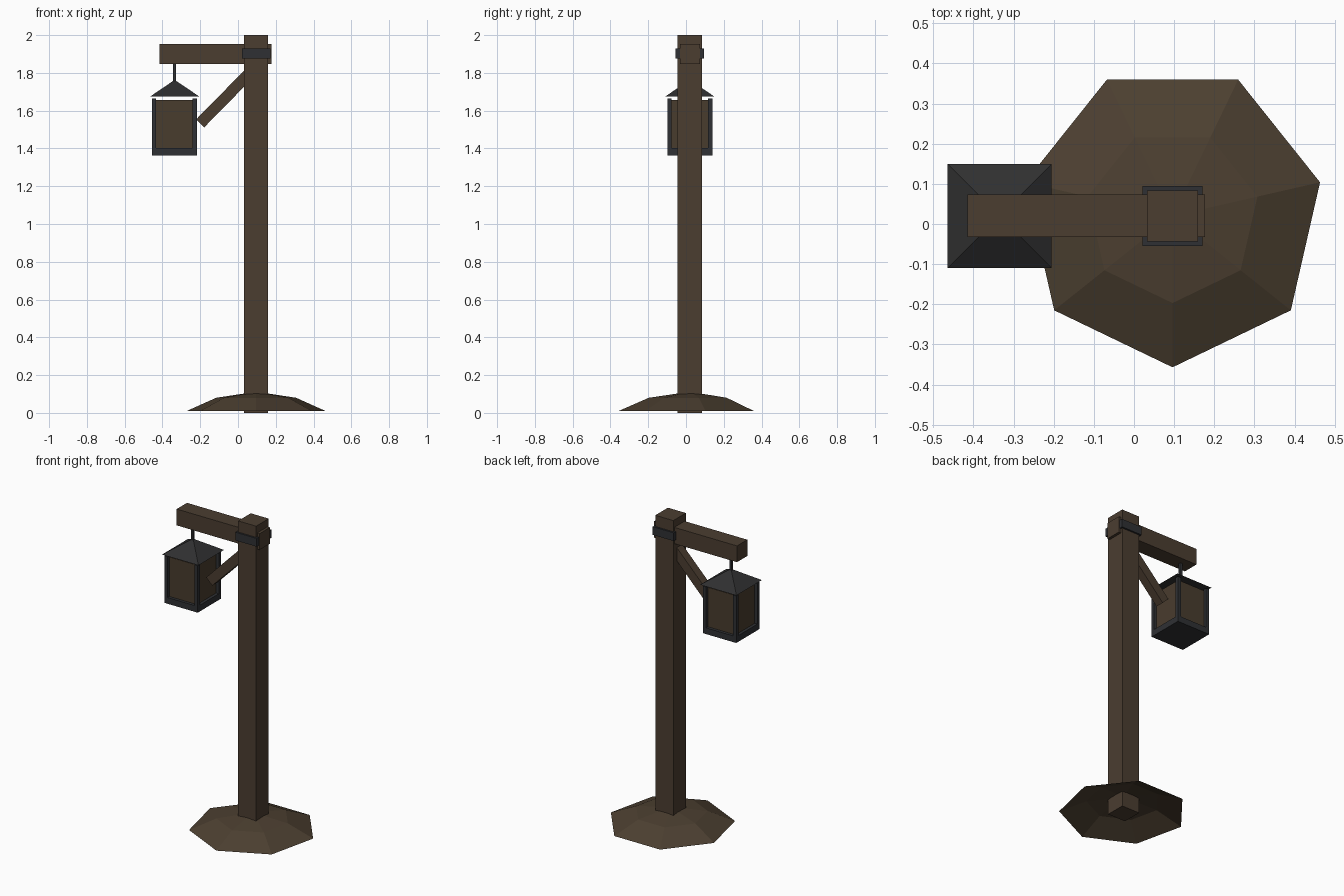
import bpy, bmesh, math
from mathutils import Matrix

if "Cube" in bpy.data.objects:
    bpy.data.objects.remove(bpy.data.objects["Cube"])


def material(name, rgb):
    m = bpy.data.materials.new(name)
    m.diffuse_color = (*rgb, 1)
    m.use_nodes = True
    m.node_tree.nodes["Principled BSDF"].inputs["Base Color"].default_value = m.diffuse_color
    return m


WOOD = material("brown wood", (0.070, 0.047, 0.030))
EARTH = material("brown earth", (0.072, 0.050, 0.030))
IRON = material("dark iron", (0.028, 0.030, 0.034))
ROOF = material("roof iron", (0.029, 0.029, 0.030))
PANE = material("dull amber pane", (0.066, 0.045, 0.027))


def finish(bm, name, mat):
    bmesh.ops.recalc_face_normals(bm, faces=bm.faces)
    me = bpy.data.meshes.new(name)
    bm.to_mesh(me)
    bm.free()
    me.materials.append(mat)
    ob = bpy.data.objects.new(name, me)
    bpy.context.collection.objects.link(ob)
    return ob


def box(name, x, y, z, mat):
    """Box from (min, max) ranges on each axis."""
    bm = bmesh.new()
    bmesh.ops.create_cube(bm, size=1)
    for v in bm.verts:
        v.co = [r[0] + (c + 0.5) * (r[1] - r[0]) for c, r in zip(v.co, (x, y, z))]
    return finish(bm, name, mat)


# Post, arm and iron band
PX, PY = 0.096, 0.02
box("post", (PX - 0.064, PX + 0.064), (PY - 0.064, PY + 0.064), (0, 2), WOOD)
box("arm", (-0.415, 0.177), (-0.032, 0.073), (1.847, 1.952), WOOD)
box("iron_band", (PX - 0.075, PX + 0.075), (PY - 0.075, PY + 0.075), (1.875, 1.928), IRON)

# Diagonal brace running from the lantern up into the post
brace = box("brace", (0, 0.42), (-0.028, 0.028), (-0.03, 0.03), WOOD)
brace.data.transform(Matrix.Translation((-0.2, PY, 1.533)) @ Matrix.Rotation(math.radians(-45.5), 4, 'Y'))

# Earth mound: open-bottomed seven-sided dome
bm = bmesh.new()
rings = []
for r, z in ((0.377, 0.01), (0.217, 0.08)):
    rings.append([bm.verts.new((PX + r * math.cos(a), PY + r * math.sin(a), z))
                  for a in (2 * math.pi * i / 7 - math.pi / 2 for i in range(7))])
apex = bm.verts.new((PX, PY, 0.112))
for i in range(7):
    j = (i + 1) % 7
    bm.faces.new((rings[0][i], rings[0][j], rings[1][j], rings[1][i]))
    bm.faces.new((rings[1][i], rings[1][j], apex))
finish(bm, "mound", EARTH)

# Lantern: base, panes, corner posts, roof and hanging rod
LX, LY, H = -0.337, 0.02, 0.119
box("lantern_base", (LX - H, LX + H), (LY - H, LY + H), (1.362, 1.402), IRON)
box("lantern_panes", (LX - 0.1, LX + 0.1), (LY - 0.1, LY + 0.1), (1.40, 1.656), PANE)
for sx in (-1, 1):
    for sy in (-1, 1):
        xs = sorted((LX + sx * H, LX + sx * (H - 0.023)))
        ys = sorted((LY + sy * H, LY + sy * (H - 0.023)))
        box("lantern_corner_post", xs, ys, (1.402, 1.665), IRON)
bm = bmesh.new()
bmesh.ops.create_cone(bm, cap_ends=True, segments=4, radius1=0.13 * math.sqrt(2), radius2=0,
                      depth=0.088,
                      matrix=Matrix.Translation((LX + 0.002, LY, 1.719)) @ Matrix.Rotation(math.pi / 4, 4, 'Z'))
bmesh.ops.remove_doubles(bm, verts=bm.verts, dist=1e-4)
finish(bm, "lantern_roof", ROOF)
box("hanging_rod", (LX - 0.008, LX + 0.008), (LY - 0.008, LY + 0.008), (1.74, 1.86), IRON)
